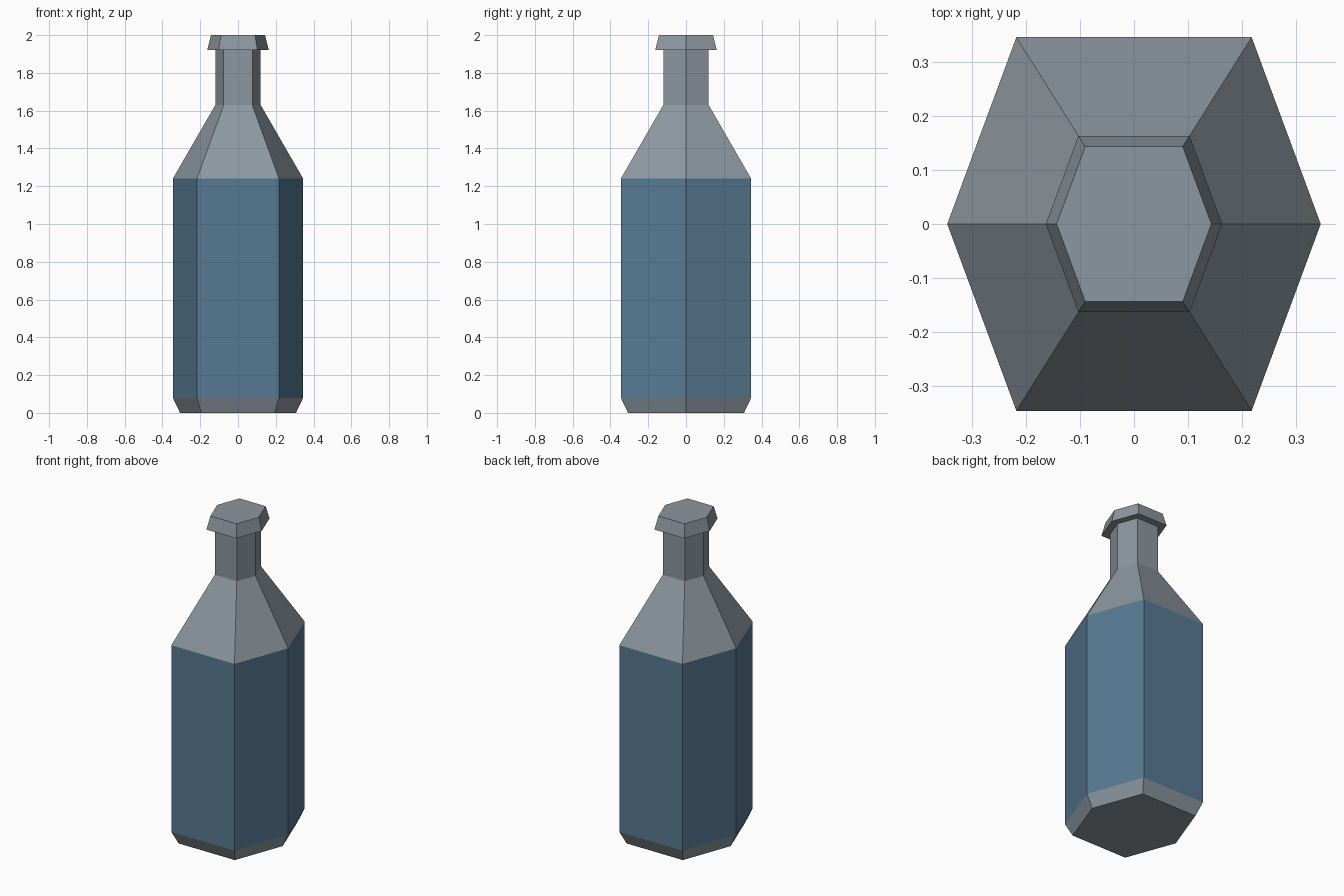
import bpy
import bmesh

if "Cube" in bpy.data.objects:
    bpy.data.objects.remove(bpy.data.objects["Cube"])

# Stretched hexagon cross-section, unit half-extent in x and y
HEX = [(1, 0), (0.63, 1), (-0.63, 1), (-1, 0), (-0.63, -1), (0.63, -1)]


def material(name, color):
    mat = bpy.data.materials.new(name)
    mat.diffuse_color = (*color, 1)
    mat.use_nodes = True
    mat.node_tree.nodes["Principled BSDF"].inputs["Base Color"].default_value = mat.diffuse_color
    return mat


def loft(name, profile, mat, bottom=False, top=False):
    """Flat-faced hexagonal loft through (radius, z) profile points."""
    bm = bmesh.new()
    rings = [[bm.verts.new((x * r, y * r, z)) for x, y in HEX] for r, z in profile]
    for a, b in zip(rings, rings[1:]):
        for i in range(6):
            j = (i + 1) % 6
            bm.faces.new((a[i], a[j], b[j], b[i]))
    if bottom:
        bm.faces.new(rings[0][::-1])
    if top:
        bm.faces.new(rings[-1])
    mesh = bpy.data.meshes.new(name)
    bm.to_mesh(mesh)
    bm.free()
    mesh.materials.append(mat)
    obj = bpy.data.objects.new(name, mesh)
    bpy.context.collection.objects.link(obj)
    return obj


glass = material("slate_glass", (0.265, 0.31, 0.35))
blue = material("label_blue", (0.096, 0.195, 0.29))

# Chamfered foot of the bottle
loft("bottle_base", [(0.307, 0), (0.345, 0.08)], glass, bottom=True)
# Blue label wrapped around the body
loft("bottle_label", [(0.345, 0.08), (0.345, 1.24)], blue)
# Shoulder, neck and cap, with a flat ledge under the cap
loft("bottle_neck_and_cap",
     [(0.345, 1.24), (0.12, 1.63), (0.12, 1.92), (0.163, 1.92), (0.143, 2.0)],
     glass, top=True)
